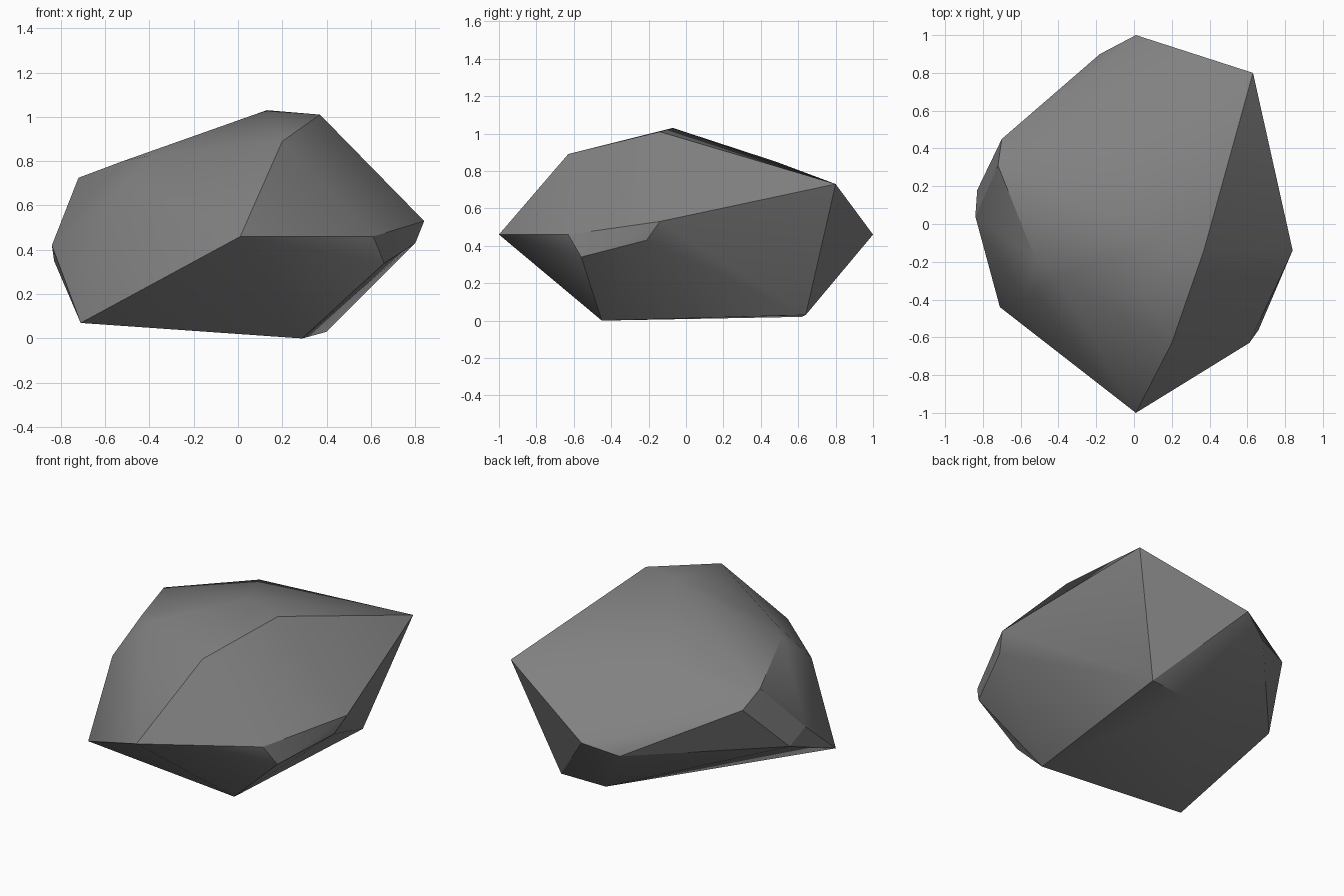
import bpy, bmesh, math
from mathutils import Vector

if "Cube" in bpy.data.objects:
    bpy.data.objects.remove(bpy.data.objects["Cube"])

# Corner points of the faceted boulder, listed from the base upward
corners = [
    # base
    (0.29, -0.45, 0.0), (0.40, 0.64, 0.03), (0.11, 0.62, 0.02), (-0.71, -0.44, 0.07),
    # girdle
    (0.01, -1.0, 0.46), (0.61, -0.63, 0.46), (0.66, -0.56, 0.34), (0.80, -0.21, 0.43),
    (0.84, -0.14, 0.53), (0.63, 0.80, 0.73), (0.01, 1.0, 0.46), (-0.18, 0.90, 0.39),
    (-0.83, 0.18, 0.35), (-0.84, 0.04, 0.42),
    # shoulder
    (-0.70, 0.45, 0.64), (-0.72, 0.31, 0.725), (-0.58, -0.39, 0.61),
    (-0.52, -0.19, 0.80), (-0.40, -0.28, 0.825), (-0.19, 0.48, 0.85),
    # crown
    (0.20, -0.63, 0.89), (0.05, -0.37, 0.93), (0.13, -0.07, 1.03), (0.37, -0.14, 1.01),
]

# Boulder: convex hull of the corners
bm = bmesh.new()
for c in corners:
    bm.verts.new(Vector(c))
hull = bmesh.ops.convex_hull(bm, input=bm.verts)
loose = [v for v in bm.verts if not v.link_faces]
bmesh.ops.delete(bm, geom=loose, context='VERTS')
bmesh.ops.recalc_face_normals(bm, faces=bm.faces)
mesh = bpy.data.meshes.new("boulder")
bm.to_mesh(mesh)
bm.free()

boulder = bpy.data.objects.new("boulder", mesh)
bpy.context.collection.objects.link(boulder)

# Stone colour
stone = bpy.data.materials.new("grey stone")
stone.diffuse_color = (0.22, 0.22, 0.22, 1.0)
stone.use_nodes = True
stone.node_tree.nodes["Principled BSDF"].inputs["Base Color"].default_value = stone.diffuse_color
mesh.materials.append(stone)

# Soft shading over shallow bends, crisp creases elsewhere
bpy.context.view_layer.objects.active = boulder
boulder.select_set(True)
bpy.ops.object.shade_smooth_by_angle(angle=math.radians(30))
